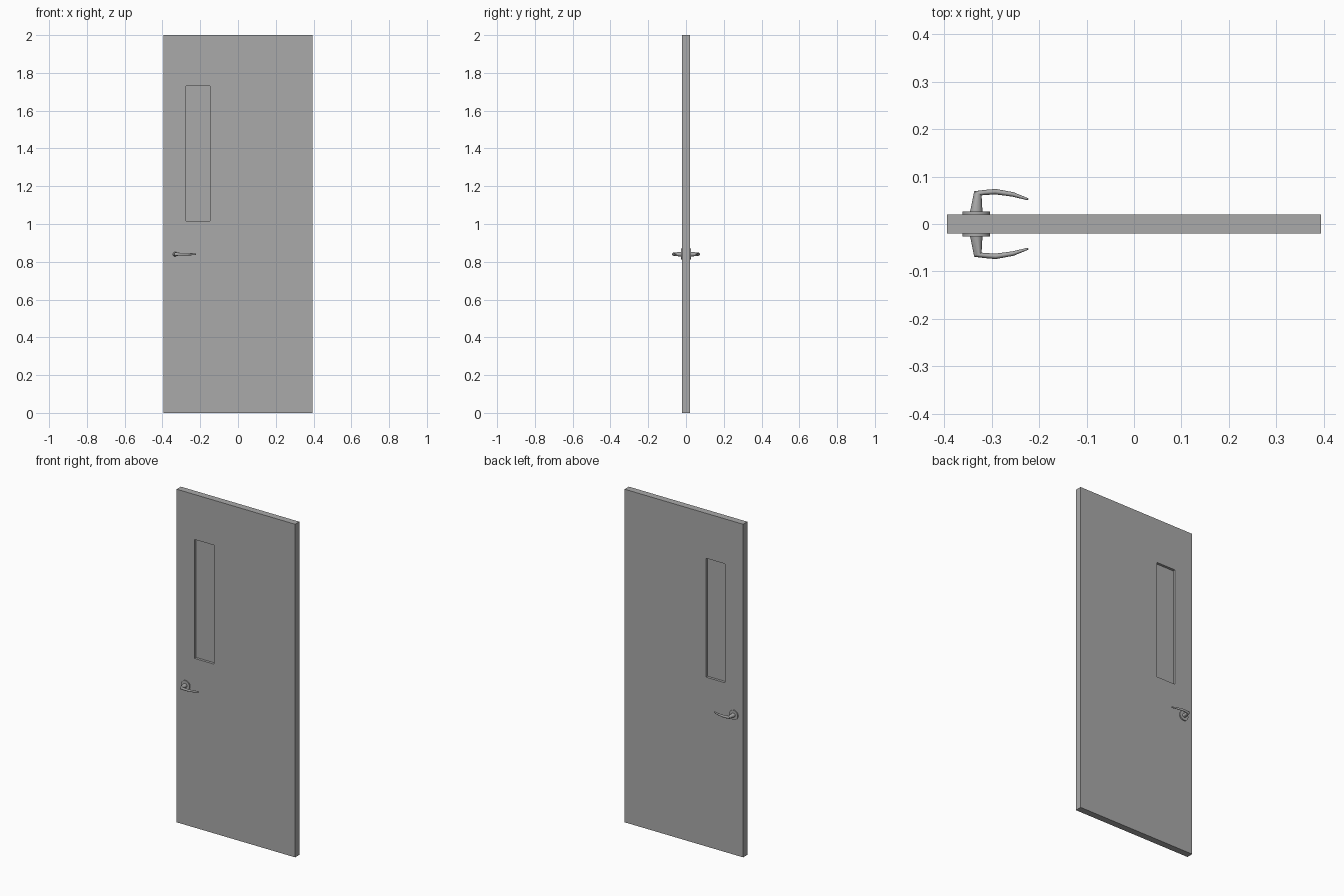
import bpy
import bmesh
from math import pi, cos, sin, radians
from mathutils import Vector, Matrix

default = bpy.data.objects.get("Cube")
if default:
    bpy.data.objects.remove(default, do_unlink=True)

grey = bpy.data.materials.new("door grey")
grey.use_nodes = True
color = (0.4, 0.4, 0.4, 1)
grey.diffuse_color = color
grey.node_tree.nodes["Principled BSDF"].inputs["Base Color"].default_value = color

HALF_WIDTH, HALF_DEPTH, HEIGHT = 0.394, 0.02, 2.0
WIN_X, WIN_Z = (-0.274, -0.147), (1.016, 1.73)
RECESS = 0.015
HANDLE_X, HANDLE_Z = -0.3325, 0.84
SIDES = 20


def finish(name, bm, smooth=False):
    bmesh.ops.recalc_face_normals(bm, faces=bm.faces)
    mesh = bpy.data.meshes.new(name)
    bm.to_mesh(mesh)
    bm.free()
    mesh.materials.append(grey)
    obj = bpy.data.objects.new(name, mesh)
    bpy.context.collection.objects.link(obj)
    if smooth:
        bpy.ops.object.select_all(action="DESELECT")
        obj.select_set(True)
        bpy.context.view_layer.objects.active = obj
        bpy.ops.object.shade_smooth_by_angle(angle=radians(35))
    return obj


# Door slab, with a narrow window pane recessed on both faces
bm = bmesh.new()
bmesh.ops.create_cube(bm, size=1)
bmesh.ops.scale(bm, vec=(2 * HALF_WIDTH, 2 * HALF_DEPTH, HEIGHT), verts=bm.verts)
bmesh.ops.translate(bm, vec=(0, 0, HEIGHT / 2), verts=bm.verts)
cuts = [((x, 0, 0), (1, 0, 0)) for x in WIN_X] + [((0, 0, z), (0, 0, 1)) for z in WIN_Z]
for point, normal in cuts:
    bmesh.ops.bisect_plane(bm, geom=bm.verts[:] + bm.edges[:] + bm.faces[:],
                           plane_co=point, plane_no=normal)
panes = []
for face in bm.faces:
    c = face.calc_center_median()
    if abs(face.normal.y) > 0.9 and WIN_X[0] < c.x < WIN_X[1] and WIN_Z[0] < c.z < WIN_Z[1]:
        panes.append(face)
for face in panes:
    inward = -face.normal * RECESS
    new = bmesh.ops.extrude_face_region(bm, geom=[face])["geom"]
    moved = [v for v in new if isinstance(v, bmesh.types.BMVert)]
    bmesh.ops.translate(bm, vec=inward, verts=moved)
    if face.is_valid:
        bmesh.ops.delete(bm, geom=[face], context="FACES_ONLY")
finish("door_slab", bm)

# Lever stations: outer edge (x, y), inner edge (x, y), half height
LEVER = [
    ((-0.346, 0.025), (-0.3195, 0.025), 0.012),
    ((-0.337, 0.069), (-0.3215, 0.0605), 0.009),
    ((-0.316, 0.0718), (-0.315, 0.061), 0.008),
    ((-0.292, 0.074), (-0.293, 0.0625), 0.007),
    ((-0.254, 0.067), (-0.258, 0.058), 0.006),
    ((-0.2225, 0.054), (-0.2235, 0.05), 0.004),
]


def build_rose(name, side):
    bm = bmesh.new()
    place = Matrix.Translation((HANDLE_X, side * (HALF_DEPTH + 0.003), HANDLE_Z))
    bmesh.ops.create_cone(bm, cap_ends=True, segments=32, radius1=0.029, radius2=0.029,
                          depth=0.0065, matrix=place @ Matrix.Rotation(pi / 2, 4, "X"))
    finish(name, bm, smooth=True)


def build_lever(name, side):
    bm = bmesh.new()
    rings = []
    for outer, inner, half_height in LEVER:
        a, b = Vector((*outer, 0)), Vector((*inner, 0))
        mid, half = (a + b) / 2, (a - b) / 2
        ring = []
        for i in range(SIDES):
            t = 2 * pi * i / SIDES
            p = mid + half * cos(t) + Vector((0, 0, HANDLE_Z + half_height * sin(t)))
            ring.append(bm.verts.new((p.x, side * p.y, p.z)))
        rings.append(ring)
    for low, high in zip(rings, rings[1:]):
        for i in range(SIDES):
            j = (i + 1) % SIDES
            bm.faces.new((low[i], low[j], high[j], high[i]))
    bm.faces.new(rings[0])
    bm.faces.new(rings[-1])
    finish(name, bm, smooth=True)


# Matching handles on the front and the back
for label, side in (("front", -1), ("back", 1)):
    build_rose(label + "_handle_rose", side)
    build_lever(label + "_handle_lever", side)
